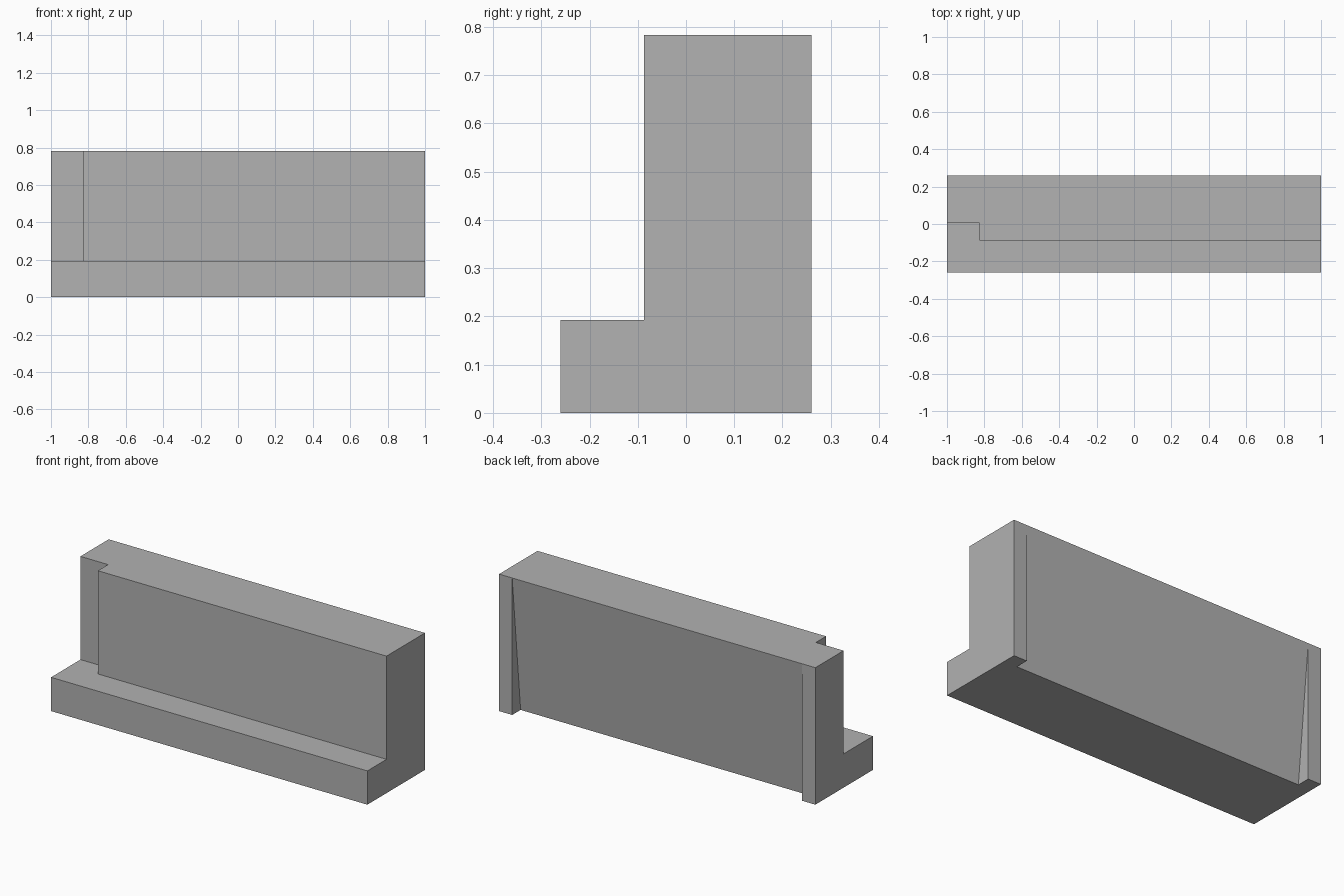
import bpy
import bmesh

cube = bpy.data.objects.get("Cube")
if cube:
    bpy.data.objects.remove(cube, do_unlink=True)

HALF_X, HALF_Y, HEIGHT = 1.0, 0.26, 0.783
LEDGE_Z, WALL_Y = 0.193, -0.087
NOTCH_X, NOTCH_Y = -0.825, 0.005
POST_W, SLOPE = 0.083, 0.076

grey = bpy.data.materials.new("plain grey")
grey.use_nodes = True
colour = (0.445, 0.445, 0.445, 1)
grey.diffuse_color = colour
grey.node_tree.nodes["Principled BSDF"].inputs["Base Color"].default_value = colour


def extrude_profile(name, profile, x0, x1):
    """Extrude a (y, z) outline along x."""
    bm = bmesh.new()
    face = bm.faces.new([bm.verts.new((x0, y, z)) for y, z in profile])
    ext = bmesh.ops.extrude_face_region(bm, geom=[face])
    moved = [v for v in ext["geom"] if isinstance(v, bmesh.types.BMVert)]
    bmesh.ops.translate(bm, verts=moved, vec=(x1 - x0, 0, 0))
    bmesh.ops.recalc_face_normals(bm, faces=bm.faces)
    mesh = bpy.data.meshes.new(name)
    bm.to_mesh(mesh)
    bm.free()
    mesh.materials.append(grey)
    obj = bpy.data.objects.new(name, mesh)
    bpy.context.collection.objects.link(obj)
    return obj


def cut(target, cutter):
    """Subtract the cutter, then discard it."""
    cutter.hide_render = True
    mod = target.modifiers.new("cut", "BOOLEAN")
    mod.operation, mod.solver, mod.object = "DIFFERENCE", "EXACT", cutter
    bpy.context.view_layer.objects.active = target
    bpy.ops.object.modifier_apply(modifier=mod.name)
    bpy.data.objects.remove(cutter, do_unlink=True)


# Wall with a low ledge along the front
wall = extrude_profile("wall_with_ledge", [
    (-HALF_Y, 0), (HALF_Y, 0), (HALF_Y, HEIGHT),
    (WALL_Y, HEIGHT), (WALL_Y, LEDGE_Z), (-HALF_Y, LEDGE_Z)],
    -HALF_X, HALF_X)

# Upright corner notch at one end, above the ledge
cut(wall, extrude_profile("notch_cutter", [
    (WALL_Y - 0.1, LEDGE_Z), (NOTCH_Y, LEDGE_Z),
    (NOTCH_Y, HEIGHT + 0.1), (WALL_Y - 0.1, HEIGHT + 0.1)],
    -HALF_X - 0.1, NOTCH_X))

# Sloping back panel, deepest at the bottom, between two end posts
apex = HEIGHT - 0.002
run = SLOPE / apex
cut(wall, extrude_profile("slope_cutter", [
    (HALF_Y - SLOPE - run * 0.1, -0.1), (HALF_Y + 0.1, -0.1),
    (HALF_Y + 0.1, apex), (HALF_Y, apex)],
    -HALF_X + POST_W, HALF_X - POST_W))
